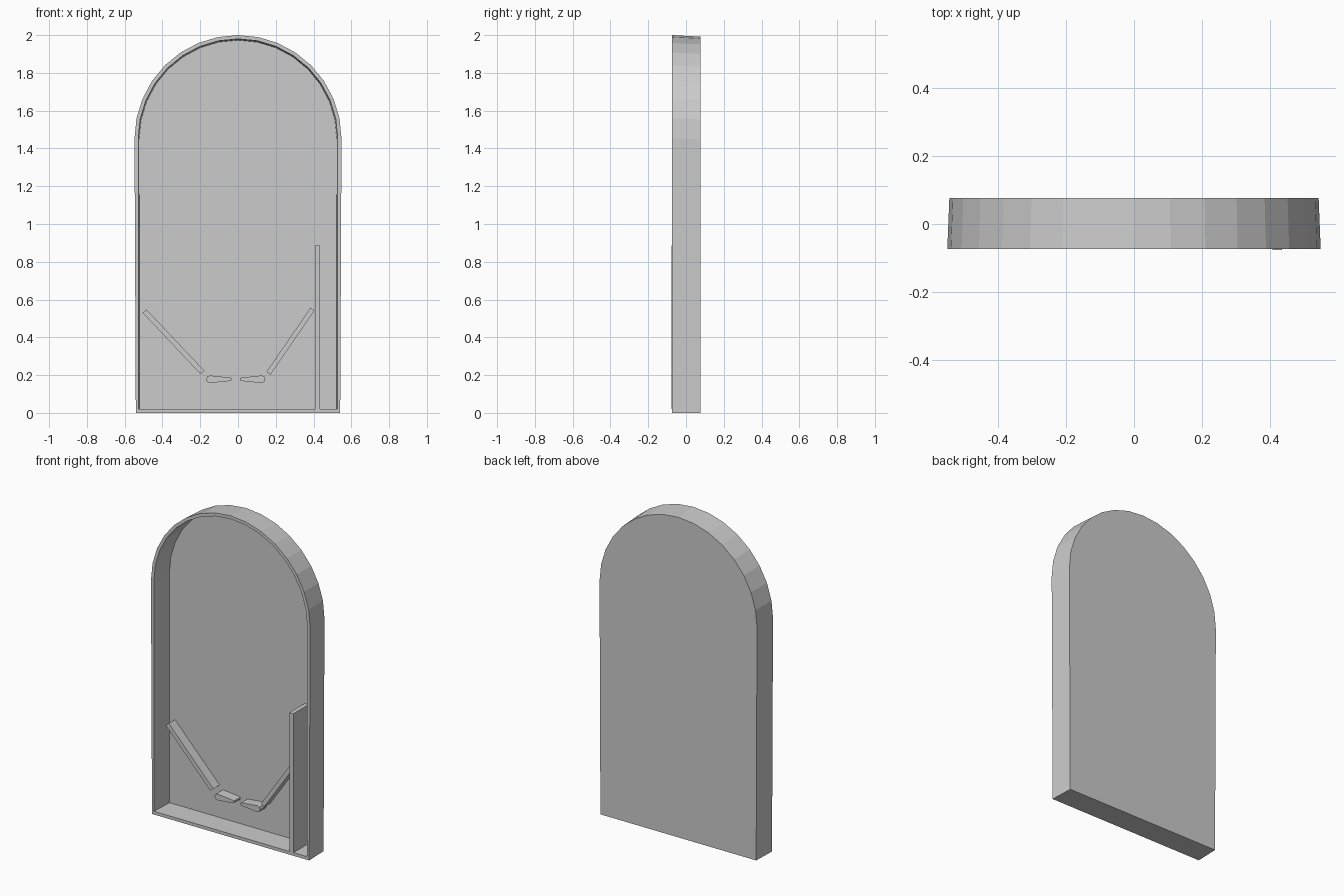
import bpy, bmesh
from math import sin, cos, pi, radians, atan2

if "Cube" in bpy.data.objects:
    bpy.data.objects.remove(bpy.data.objects["Cube"])

FRONT, BACK, FLOOR = -0.073, 0.076, 0.072


def finish(name, bm):
    bmesh.ops.recalc_face_normals(bm, faces=bm.faces)
    me = bpy.data.meshes.new(name)
    bm.to_mesh(me)
    bm.free()
    ob = bpy.data.objects.new(name, me)
    bpy.context.collection.objects.link(ob)
    return ob


def arch(r, base_half, z0, centre, n=16):
    """Outline: straight sides under a half circle."""
    pts = [(-base_half, z0), (base_half, z0)]
    pts += [(r * cos(pi * i / n), centre + r * sin(pi * i / n)) for i in range(n + 1)]
    return pts


def loft(name, loops, cap_start=True, cap_end=True, closed=False):
    """Join (outline, y) loops in order with quads."""
    bm = bmesh.new()
    rows = [[bm.verts.new((x, y, z)) for x, z in pts] for pts, y in loops]
    n = len(rows[0])
    for a, b in zip(rows, rows[1:]):
        for i in range(n):
            j = (i + 1) % n
            bm.faces.new((a[i], a[j], b[j], b[i]))
    if cap_start:
        bm.faces.new(rows[0])
    if cap_end:
        bm.faces.new(rows[-1])
    return finish(name, bm)


def extrude(name, pts, y0, y1):
    return loft(name, [(pts, y0), (pts, y1)])


# Tray: back panel and tapered rim, from the outside back round to the inside floor
loft("table_tray", [
    (arch(0.542, 0.536, 0.0, 1.450), BACK),
    (arch(0.548, 0.541, 0.0, 1.452), FRONT),
    (arch(0.528, 0.527, 0.02, 1.452), FRONT),
    (arch(0.523, 0.522, 0.02, 1.450), FLOOR),
])

# Launch lane divider
extrude("lane_divider", [(0.407, 0.02), (0.434, 0.02), (0.434, 0.885), (0.407, 0.885)],
        -0.076, FLOOR)

# Sloped guide rails
extrude("left_guide_rail",
        [(-0.505, 0.530), (-0.484, 0.547), (-0.177, 0.222), (-0.198, 0.205)], 0.01, FLOOR)
extrude("right_guide_rail",
        [(0.384, 0.557), (0.405, 0.542), (0.172, 0.202), (0.151, 0.217)], 0.01, FLOOR)


# Flippers: round pivot end tapering to a narrow tip, mirrored about the drain
def flipper(name, side):
    mid, z = -0.0117, 0.178
    pts = []
    for d, r, start in ((0.030, 0.009, 90), (0.137, 0.020, 270)):
        for i in range(5):
            a = radians(start + 45 * i)
            pts.append((mid + side * (d + r * cos(a)), z + r * sin(a)))
    extrude(name, pts, 0.01, FLOOR)


flipper("left_flipper", -1)
flipper("right_flipper", 1)
